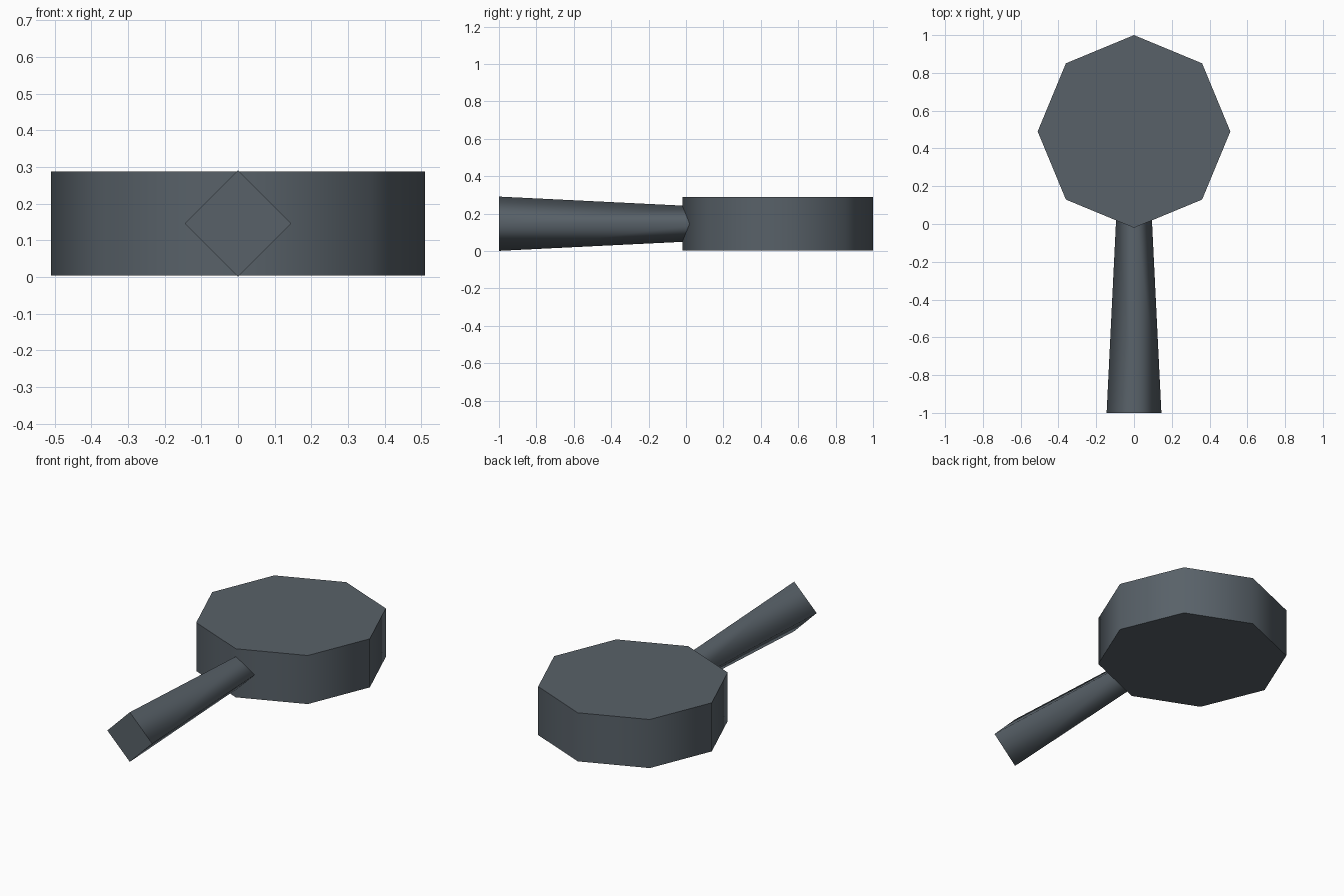
import bpy
import bmesh
from math import radians
from mathutils import Matrix

cube = bpy.data.objects.get("Cube")
if cube:
    bpy.data.objects.remove(cube, do_unlink=True)

# Single slate colour
slate = bpy.data.materials.new("slate_grey")
slate.use_nodes = True
colour = (0.098, 0.12, 0.14, 1.0)
slate.diffuse_color = colour
slate.node_tree.nodes["Principled BSDF"].inputs["Base Color"].default_value = colour


def tapered_prism(name, sides, r_start, r_end, length, matrix):
    """Prism along local z with smooth sides and crisp flat caps."""
    bm = bmesh.new()
    bmesh.ops.create_cone(bm, cap_ends=True, cap_tris=False, segments=sides,
                          radius1=r_start, radius2=r_end, depth=length)
    bm.normal_update()
    for face in bm.faces:
        is_cap = abs(face.normal.z) > 0.9
        face.smooth = not is_cap
        if is_cap:
            for edge in face.edges:
                edge.smooth = False
    bm.transform(matrix)
    mesh = bpy.data.meshes.new(name)
    bm.to_mesh(mesh)
    bm.free()
    mesh.materials.append(slate)
    obj = bpy.data.objects.new(name, mesh)
    bpy.context.collection.objects.link(obj)
    return obj


mid_z = 0.146

# Octagonal head lying flat
tapered_prism("head", 8, 0.51, 0.51, 0.284,
              Matrix.Translation((0, 0.49, mid_z)))

# Four-sided handle, set on edge, narrowing into the head
handle_end = 0.1
handle_length = 1 + handle_end
tapered_prism("handle", 4, 0.145, 0.091, handle_length,
              Matrix.Translation((0, handle_end - handle_length / 2, mid_z))
              @ Matrix.Rotation(radians(-90), 4, "X"))
